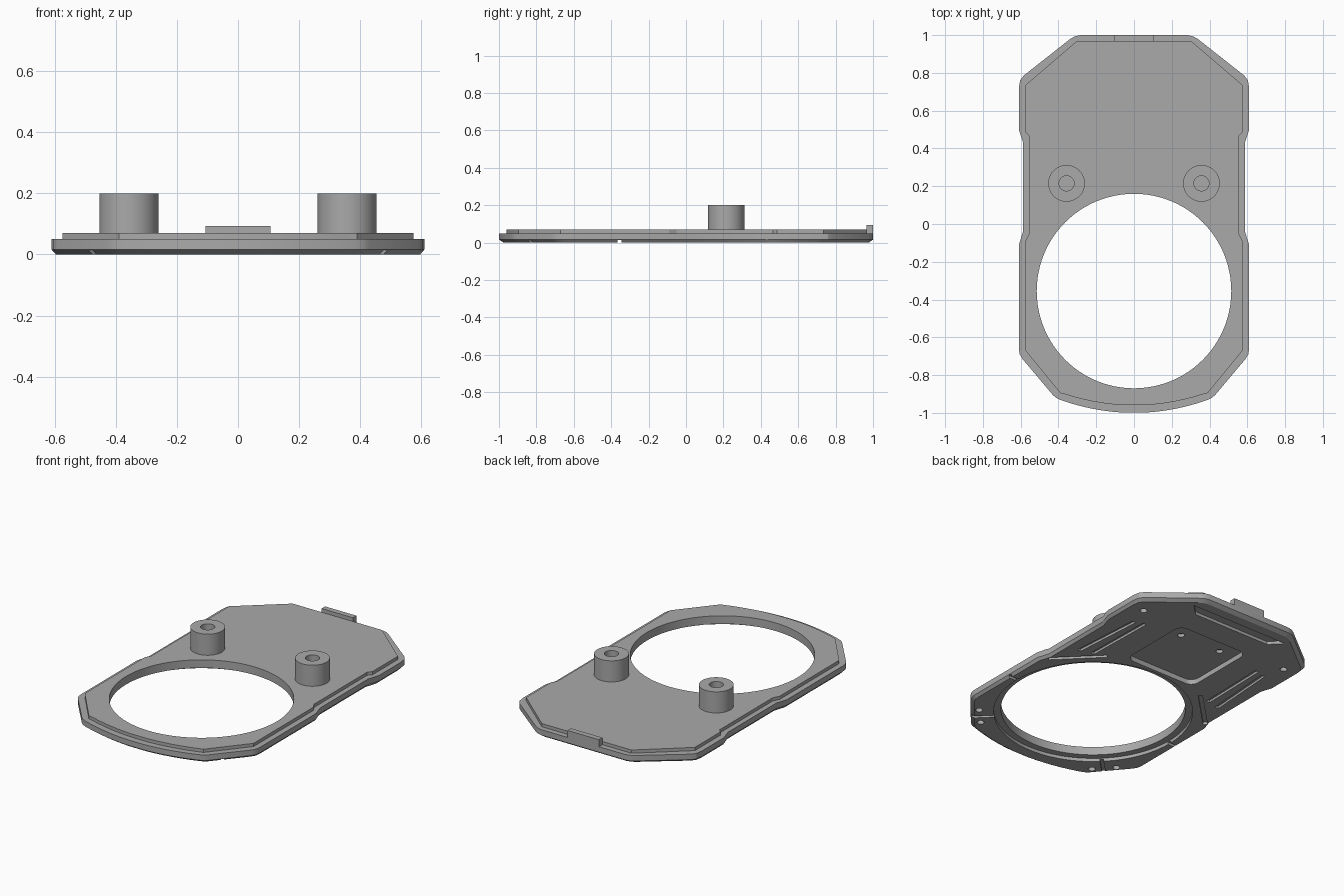
import bpy, bmesh
from math import cos, sin, pi, atan2, hypot, radians
from mathutils import Matrix

cube = bpy.data.objects.get("Cube")
if cube:
    bpy.data.objects.remove(cube, do_unlink=True)

GREY = (0.4, 0.4, 0.4, 1)
grey = bpy.data.materials.new("plain_grey")
grey.use_nodes = True
grey.diffuse_color = GREY
grey.node_tree.nodes["Principled BSDF"].inputs["Base Color"].default_value = GREY

HOLE_Y = -0.355


def prism(name, pts, z0, z1, chamfer=0.0):
    """Extruded outline, optionally drawn in along its bottom edge."""
    bm = bmesh.new()
    def ring(z, k=1.0):
        return [bm.verts.new((x * k, y * k, z)) for x, y in pts]
    rings = [ring(z0, 0.977), ring(z0 + 0.016)] if chamfer else [ring(z0)]
    rings.append(ring(z1))
    n = len(pts)
    for a, b in zip(rings, rings[1:]):
        for i in range(n):
            j = (i + 1) % n
            bm.faces.new((a[i], a[j], b[j], b[i]))
    bm.faces.new(rings[0][::-1])
    bm.faces.new(rings[-1])
    bmesh.ops.recalc_face_normals(bm, faces=bm.faces)
    mesh = bpy.data.meshes.new(name)
    bm.to_mesh(mesh)
    bm.free()
    mesh.materials.append(grey)
    obj = bpy.data.objects.new(name, mesh)
    bpy.context.collection.objects.link(obj)
    return obj


def circle(x, y, r, n=48):
    return [(x + r * cos(2 * pi * i / n), y + r * sin(2 * pi * i / n)) for i in range(n)]


def rounded(x0, x1, y0, y1, r, n=5):
    pts = []
    corners = [(x1 - r, y1 - r), (x0 + r, y1 - r), (x0 + r, y0 + r), (x1 - r, y0 + r)]
    for q, (cx, cy) in enumerate(corners):
        for i in range(n + 1):
            a = pi / 2 * (q + i / n)
            pts.append((cx + r * cos(a), cy + r * sin(a)))
    return pts


def strip(x0, y0, x1, y1, w):
    length = hypot(x1 - x0, y1 - y0)
    nx, ny = -(y1 - y0) / length * w / 2, (x1 - x0) / length * w / 2
    return [(x0 + nx, y0 + ny), (x0 - nx, y0 - ny), (x1 - nx, y1 - ny), (x1 + nx, y1 + ny)]


def mirrored(half):
    return half + [(-x, y) for x, y in reversed(half)]


def front_arc(width, y_mid, rise, steps=7):
    """Shallow curve along the front, from the corner towards the middle."""
    return [(width * (1 - i / steps), y_mid + rise * (1 - i / steps) ** 2) for i in range(steps)]


def boolean(obj, other, op="DIFFERENCE"):
    mod = obj.modifiers.new("cut", "BOOLEAN")
    mod.operation = op
    mod.solver = "EXACT"
    mod.object = other
    graph = bpy.context.evaluated_depsgraph_get()
    mesh = bpy.data.meshes.new_from_object(obj.evaluated_get(graph))
    obj.modifiers.clear()
    obj.data = mesh
    bpy.data.objects.remove(other, do_unlink=True)


def cut(obj, pts, depth, z0=-0.05):
    boolean(obj, prism("cutter", pts, z0, depth))


# Base plate with its raised inner lip
outer = [(0.285, 1.0), (0.315, 0.993), (0.34, 0.978), (0.585, 0.785), (0.603, 0.76),
         (0.61, 0.72), (0.61, 0.50), (0.587, 0.43), (0.587, -0.04), (0.61, -0.11),
         (0.61, -0.66), (0.605, -0.69), (0.59, -0.715), (0.43, -0.905), (0.41, -0.922)]
inner = [(0.305, 0.967), (0.575, 0.735), (0.575, 0.487), (0.555, 0.465), (0.555, -0.05),
         (0.575, -0.09), (0.575, -0.67), (0.39, -0.895)]
outer += front_arc(0.385, -1.0, 0.067)
inner += front_arc(0.37, -0.96, 0.06)
plate = prism("base_plate", mirrored(outer), 0, 0.05, chamfer=1)
boolean(plate, prism("lip", mirrored(inner), 0.04, 0.07), "UNION")

# Large round opening and the stepped seat under it
cut(plate, circle(0, HOLE_Y, 0.515, 96), 0.2)
cut(plate, circle(0, HOLE_Y, 0.555, 96), 0.02)

# Underside pocket and rear slot
cut(plate, rounded(-0.24, 0.24, 0.22, 0.69, 0.05), 0.03)
cut(plate, mirrored([(0.33, 0.915), (0.26, 0.845)]), 0.018)

# Mirrored underside grooves, radial slits and screw holes
for s in (1, -1):
    for x0, y0, x1, y1 in ((0.50, 0.12, 0.47, 0.56), (0.42, 0.14, 0.41, 0.58),
                           (0.34, 0.17, 0.57, -0.06)):
        cut(plate, strip(s * x0, y0, s * x1, y1, 0.024), 0.014)
    for deg in (0, -45):
        c, d = cos(radians(deg)), sin(radians(deg))
        cut(plate, strip(s * c * 0.53, HOLE_Y + d * 0.53,
                         s * c * 0.8, HOLE_Y + d * 0.8, 0.02), 0.015)
    for x, y in ((0.51, 0.69), (0.50, -0.75), (0.405, -0.85)):
        cut(plate, circle(s * x, y, 0.02, 20), 0.035)
    cut(plate, circle(s * 0.14, 0.575, 0.02, 20), 0.05)

# Hollow posts on top
parts = [plate]
for side, s in (("left", 1), ("right", -1)):
    post = prism(side + "_post", circle(s * 0.357, 0.215, 0.097), 0.068, 0.2)
    cut(post, circle(s * 0.357, 0.215, 0.04, 32), 0.3, 0.075)
    parts.append(post)

# Rear latch tab
parts.append(prism("rear_tab", [(-0.107, 0.966), (0.107, 0.966), (0.107, 1.0), (-0.107, 1.0)],
                   0.049, 0.093))

for obj in parts:
    bpy.ops.object.select_all(action="DESELECT")
    obj.select_set(True)
    bpy.context.view_layer.objects.active = obj
    bpy.ops.object.shade_smooth_by_angle(angle=radians(25))
